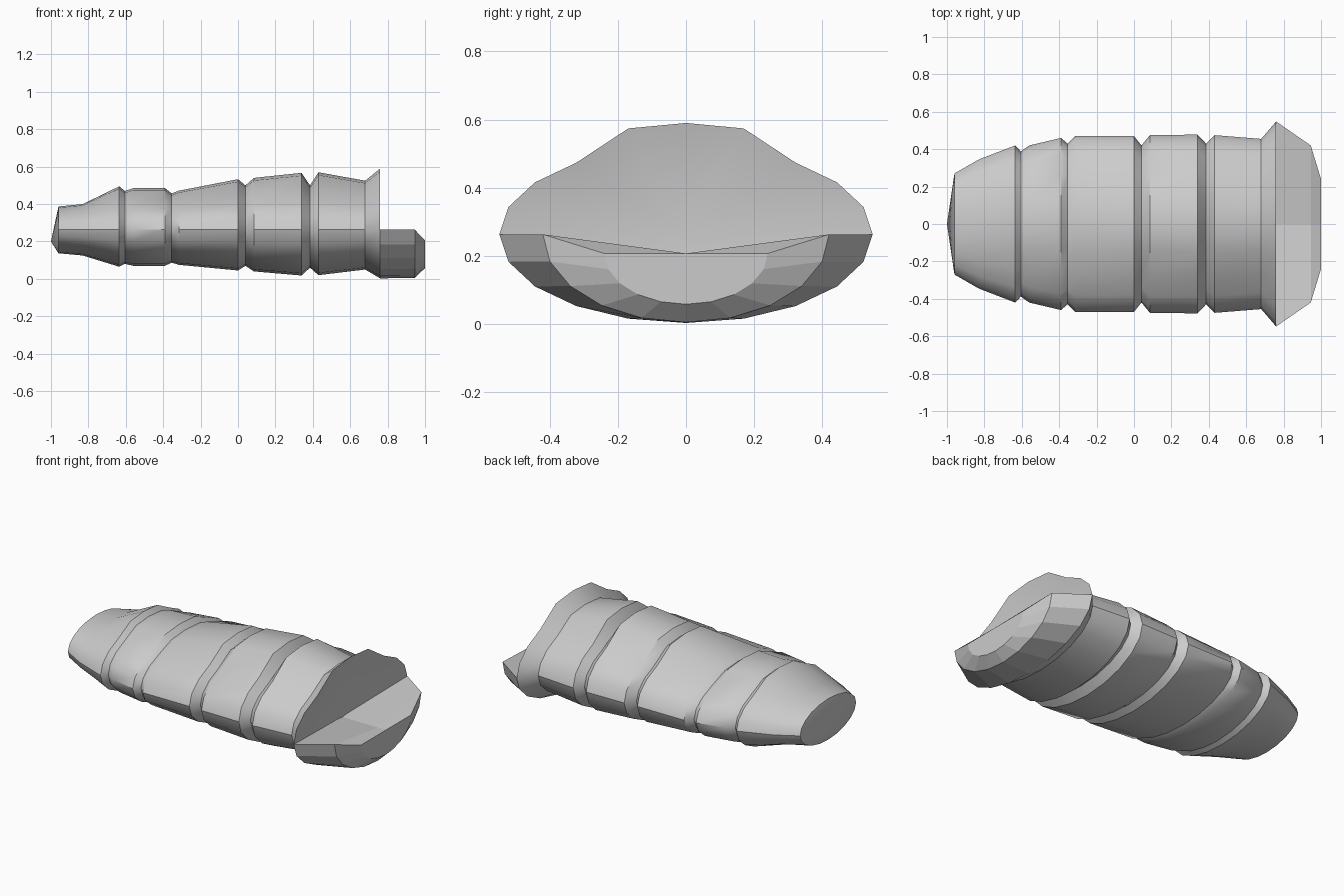
import bpy, bmesh, math

if "Cube" in bpy.data.objects:
    bpy.data.objects.remove(bpy.data.objects["Cube"])

SIDES = 20
CZ = 0.263  # height of the widest line


def finish(bm, name, smooth):
    bmesh.ops.recalc_face_normals(bm, faces=bm.faces[:])
    me = bpy.data.meshes.new(name)
    bm.to_mesh(me)
    bm.free()
    ob = bpy.data.objects.new(name, me)
    bpy.context.collection.objects.link(ob)
    if smooth:
        bpy.ops.object.select_all(action='DESELECT')
        ob.select_set(True)
        bpy.context.view_layer.objects.active = ob
        bpy.ops.object.shade_smooth_by_angle(angle=math.radians(35))
    return ob


def bridge(bm, a, b, closed=True):
    n = len(a)
    for i in range(n if closed else n - 1):
        j = (i + 1) % n
        bm.faces.new((a[i], a[j], b[j], b[i]))


def fan(bm, ring, apex):
    v = bm.verts.new(apex)
    for i in range(len(ring)):
        bm.faces.new((ring[i], ring[(i + 1) % len(ring)], v))


# Quilted bag body: x, half width, bottom z, top z (narrow dips are seams)
stations = [
    (-0.96, 0.27, 0.137, 0.387), (-0.83, 0.345, 0.125, 0.40),
    (-0.635, 0.42, 0.065, 0.495), (-0.605, 0.388, 0.08, 0.47),
    (-0.56, 0.42, 0.07, 0.485), (-0.39, 0.46, 0.07, 0.485),
    (-0.355, 0.43, 0.087, 0.457), (-0.315, 0.47, 0.075, 0.472),
    (0.0, 0.47, 0.045, 0.533), (0.04, 0.42, 0.07, 0.50),
    (0.085, 0.475, 0.04, 0.54), (0.34, 0.478, 0.018, 0.567),
    (0.385, 0.43, 0.06, 0.50), (0.43, 0.475, 0.02, 0.57),
    (0.68, 0.455, 0.05, 0.525), (0.76, 0.548, 0.003, 0.59),
]
bm = bmesh.new()
rings = []
for x, w, zb, zt in stations:
    ring = []
    for k in range(SIDES):
        a = 2 * math.pi * k / SIDES
        # the three uppermost points form a raised zip ridge
        h = zt - CZ if k in (0, 1, SIDES - 1) else CZ - zb
        ring.append(bm.verts.new((x, w * math.sin(a), CZ + h * math.cos(a))))
    rings.append(ring)
for a, b in zip(rings, rings[1:]):
    bridge(bm, a, b)
fan(bm, rings[0], (-1, 0, 0.2))
fan(bm, rings[-1], (0.69, 0, CZ))
finish(bm, "bag_body", True)

# Hood: lower half of the opening carried on past the mouth
bm = bmesh.new()
arcs, mids = [], []
for x, w, zc, h in [(0.76, 0.548, CZ, 0.26), (0.945, 0.42, CZ, 0.258),
                    (1.0, 0.24, 0.207, 0.149)]:
    arc = []
    for k in range(SIDES // 2 + 1):
        a = math.pi * k / (SIDES // 2)
        arc.append(bm.verts.new((x, -w * math.cos(a), zc - h * math.sin(a))))
    arcs.append(arc)
    mids.append(bm.verts.new((0.70 if x == 0.76 else x, 0, 0.207)))
for i in range(2):
    bridge(bm, arcs[i], arcs[i + 1], closed=False)
    # shallow valley on top
    for end in (0, -1):
        bm.faces.new((arcs[i][end], arcs[i + 1][end], mids[i + 1], mids[i]))
bm.faces.new(arcs[2] + [mids[2]])
finish(bm, "hood", False)
